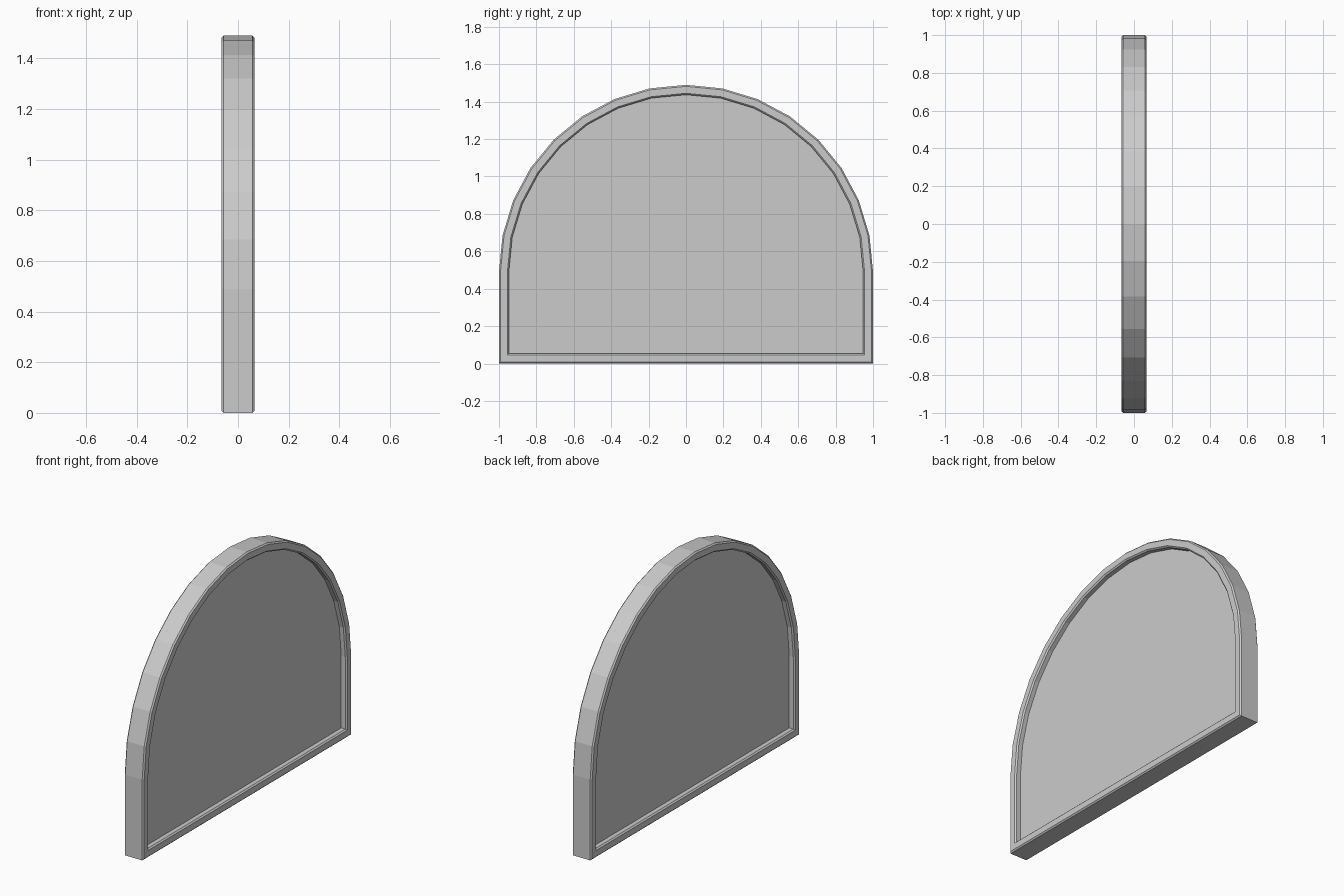
import bpy
import math

if "Cube" in bpy.data.objects:
    bpy.data.objects.remove(bpy.data.objects["Cube"])

RADIUS, SPRING = 1.0, 0.49   # arch radius and height where the curve starts
HALF, BEVEL, WIDTH = 0.065, 0.008, 0.053
SEGMENTS = 16


def arch(x, inset):
    """Closed arch outline at depth x, shrunk evenly by inset."""
    r = RADIUS - inset
    pts = [(x, -r, inset), (x, r, inset)]
    for i in range(SEGMENTS + 1):
        a = math.pi * i / SEGMENTS
        pts.append((x, r * math.cos(a), SPRING + r * math.sin(a)))
    return pts


def make_object(name, verts, faces):
    mesh = bpy.data.meshes.new(name)
    mesh.from_pydata(verts, [], faces)
    mesh.update()
    obj = bpy.data.objects.new(name, mesh)
    bpy.context.collection.objects.link(obj)
    return obj


def loft(name, rings, closed):
    """Skin successive outlines; join last to first, or cap both ends."""
    n, m = len(rings[0]), len(rings)
    verts = [p for ring in rings for p in ring]
    faces = []
    for k in range(m if closed else m - 1):
        a, b = k * n, ((k + 1) % m) * n
        for i in range(n):
            j = (i + 1) % n
            faces.append((a + i, b + i, b + j, a + j))
    if not closed:
        faces.append(tuple(range(n))[::-1])
        faces.append(tuple(range((m - 1) * n, m * n)))
    return make_object(name, verts, faces)


# Frame: chamfered rectangular section carried around the arch
section = [
    (-HALF + BEVEL, 0), (HALF - BEVEL, 0),
    (HALF, BEVEL), (HALF, WIDTH - BEVEL),
    (HALF - BEVEL, WIDTH), (-HALF + BEVEL, WIDTH),
    (-HALF, WIDTH - BEVEL), (-HALF, BEVEL),
]
loft("arched_frame", [arch(x, t) for x, t in section], True)

# Recessed panel filling the opening, edges tucked into the frame
loft("panel", [arch(-0.03, WIDTH - 0.005), arch(0.03, WIDTH - 0.005)], False)

# Consistent outward normals
import bmesh
for obj in bpy.context.collection.objects:
    bm = bmesh.new()
    bm.from_mesh(obj.data)
    bmesh.ops.recalc_face_normals(bm, faces=bm.faces)
    bm.to_mesh(obj.data)
    bm.free()
